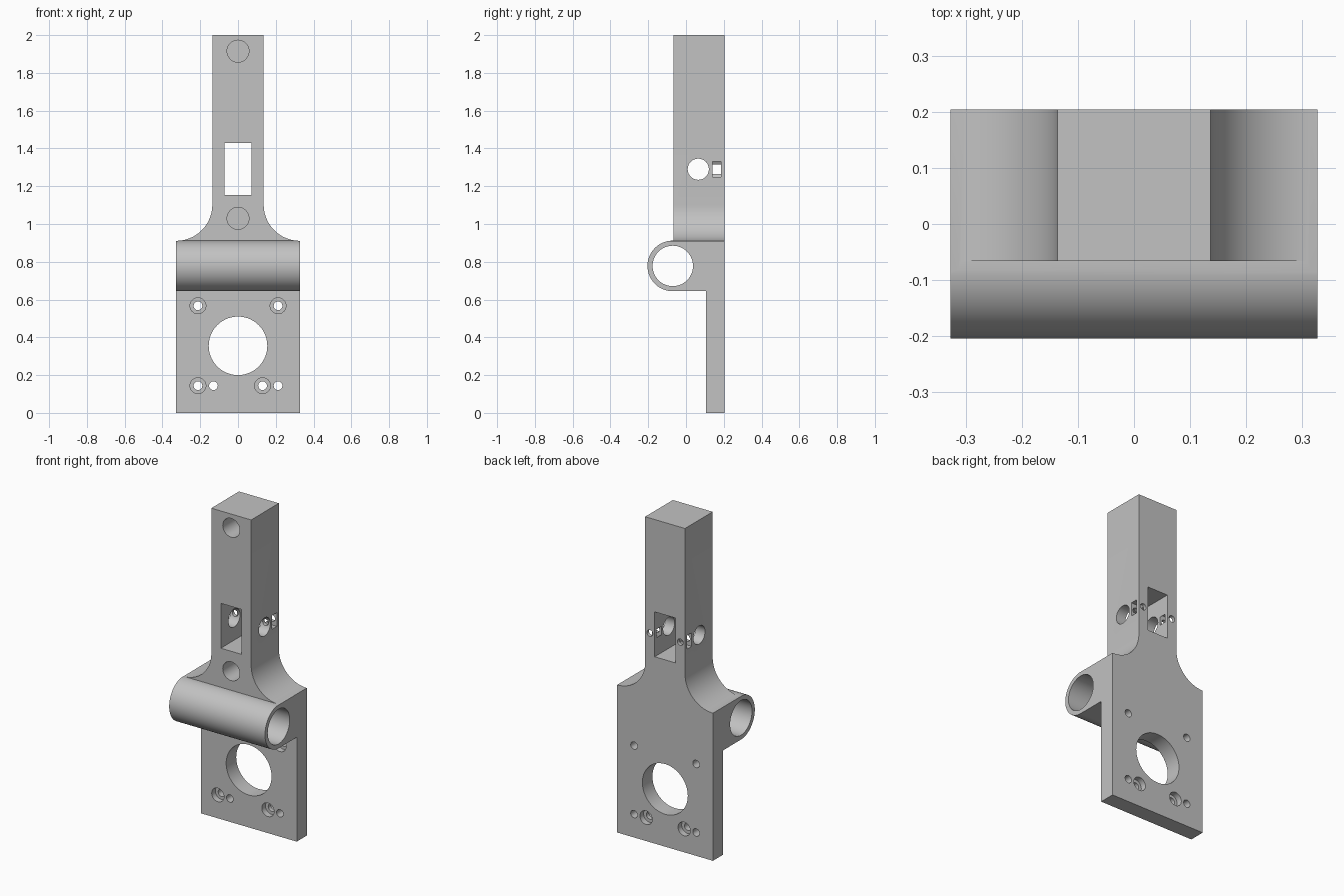
import bpy, bmesh, math

if "Cube" in bpy.data.objects:
    bpy.data.objects.remove(bpy.data.objects["Cube"])

grey = bpy.data.materials.new("light_grey")
grey.diffuse_color = (0.54, 0.54, 0.54, 1)
grey.use_nodes = True
grey.node_tree.nodes["Principled BSDF"].inputs["Base Color"].default_value = grey.diffuse_color


def arc(cu, cv, r, a0, a1, n):
    """Points on an arc, angles in degrees, both ends included."""
    return [(cu + r * math.cos(math.radians(a0 + (a1 - a0) * i / n)),
             cv + r * math.sin(math.radians(a0 + (a1 - a0) * i / n))) for i in range(n + 1)]


def circle(cu, cv, r, n=48):
    return arc(cu, cv, r, 0, 360, n)[:-1]


def rect(u0, u1, v0, v1):
    return [(u0, v0), (u1, v0), (u1, v1), (u0, v1)]


def prism(name, points, axis, lo, hi):
    """Extrude a (y, z) profile along x, or an (x, z) profile along y."""
    place = (lambda u, v, d: (d, u, v)) if axis == "x" else (lambda u, v, d: (u, d, v))
    bm = bmesh.new()
    a = [bm.verts.new(place(u, v, lo)) for u, v in points]
    b = [bm.verts.new(place(u, v, hi)) for u, v in points]
    bm.faces.new(a)
    bm.faces.new(b)
    for i in range(len(a)):
        j = (i + 1) % len(a)
        bm.faces.new((a[i], a[j], b[j], b[i]))
    bmesh.ops.recalc_face_normals(bm, faces=bm.faces)
    mesh = bpy.data.meshes.new(name)
    bm.to_mesh(mesh)
    bm.free()
    mesh.materials.append(grey)
    ob = bpy.data.objects.new(name, mesh)
    bpy.context.collection.objects.link(ob)
    return ob


def combine(points, axis, lo, hi, operation="DIFFERENCE"):
    """Apply a boolean with a temporary prism to the bracket."""
    cutter = prism("cutter", points, axis, lo, hi)
    cutter.hide_render = True
    mod = bracket.modifiers.new("cut", "BOOLEAN")
    mod.operation, mod.solver, mod.object = operation, "EXACT", cutter
    bpy.context.view_layer.objects.active = bracket
    bpy.ops.object.modifier_apply(modifier=mod.name)
    bpy.data.objects.remove(cutter)


# Side outline: thin plate, rounded rod sleeve, upright post
W, BACK = 0.327, 0.204
side = [(0.106, 0), (BACK, 0), (BACK, 2), (-0.066, 2), (-0.066, 0.912)]
side += arc(-0.07, 0.778, 0.134, 90, 270, 40) + [(0.106, 0.644)]
bracket = prism("motor_bracket", side, "x", -0.5, 0.5)

# Front outline: wide base sweeping into the narrow post
fillet = arc(W, 1.102, 0.191, 270, 180, 24)
right = [(W, -0.1)] + fillet + [(0.136, 2.1)]
front = right + [(-x, z) for x, z in reversed(right)]
combine(front, "y", -0.5, 0.5, "INTERSECT")

# Sleeve bore, big plate opening and post window
combine(circle(-0.07, 0.778, 0.107, 64), "x", -0.6, 0.6)
combine(circle(0, 0.355, 0.155, 72), "y", 0, 0.4)
combine(rect(-0.071, 0.071, 1.153, 1.43), "y", -0.4, 0.4)

# Blind holes in the front of the post
for z in (1.03, 1.915):
    combine(circle(0, z, 0.058), "y", -0.3, 0.13)

# Cross hole through the post
combine(circle(0.065, 1.29, 0.056), "x", -0.4, 0.4)

# Nut slots and clamp screw holes beside the window
for s in (-1, 1):
    slot = [(0.056, 1.29), (0.0805, 1.332), (0.25, 1.332), (0.25, 1.248), (0.0805, 1.248)]
    combine([(s * x, z) for x, z in slot], "y", 0.139, 0.184)
    combine(circle(s * 0.104, 1.29, 0.02, 32), "y", 0.07, 0.3)

# Plate screw holes: (x, z, front counterbore, back counterbore)
for x, z, fore, aft in ((-0.212, 0.567, True, False), (0.212, 0.567, True, False),
                        (-0.212, 0.144, True, False), (0.212, 0.144, False, False),
                        (-0.13, 0.144, False, True), (0.13, 0.144, True, True)):
    combine(circle(x, z, 0.023, 32), "y", 0.03, 0.3)
    if fore:
        combine(circle(x, z, 0.042, 32), "y", 0.03, 0.142)
    if aft:
        combine(circle(x, z, 0.042, 32), "y", 0.168, 0.3)

# Smooth round surfaces, crisp edges
bpy.ops.object.select_all(action="DESELECT")
bracket.select_set(True)
bpy.context.view_layer.objects.active = bracket
bpy.ops.object.shade_smooth_by_angle(angle=math.radians(30))
